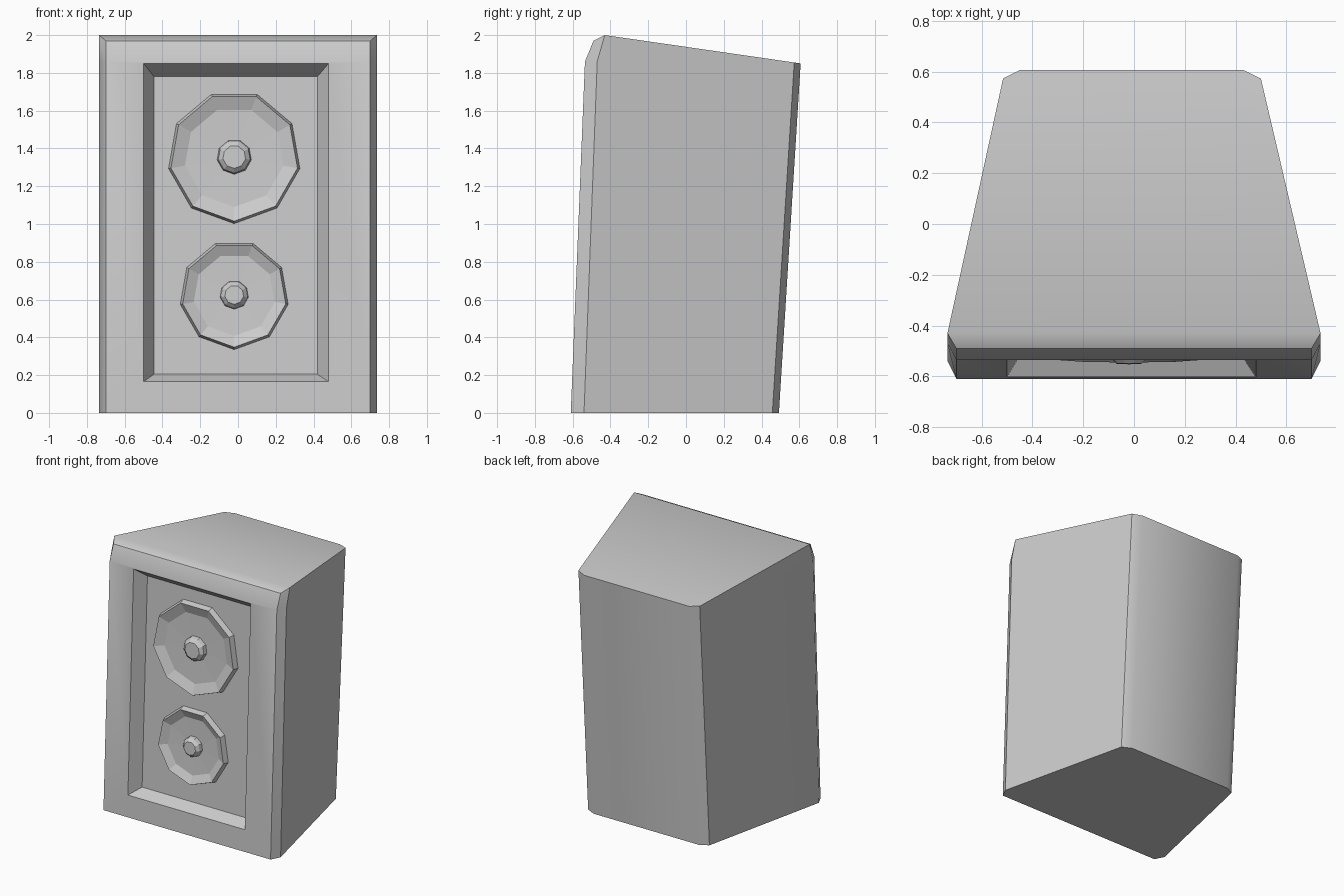
import bpy, bmesh, math

if "Cube" in bpy.data.objects:
    bpy.data.objects.remove(bpy.data.objects["Cube"])

SLOPE = 0.0405           # backward lean of the front baffle
DEPTH = 0.09             # depth of the recessed panel


def front_y(z):
    return -0.61 + SLOPE * z


def finish(bm, name):
    bmesh.ops.recalc_face_normals(bm, faces=bm.faces)
    mesh = bpy.data.meshes.new(name)
    bm.to_mesh(mesh)
    bm.free()
    obj = bpy.data.objects.new(name, mesh)
    bpy.context.collection.objects.link(obj)
    return obj


# Cabinet: tapered plan with chamfered corners, leaning front, sloping top
bm = bmesh.new()


def column(side):
    """Corner points of one side: front, side-front, side-back, back columns."""
    pts = {
        "f": [(0.70, -0.61, 0), (0.70, -0.535, 1.86), (0.70, -0.49, 1.97)],
        "s": [(0.735, -0.54, 0), (0.735, -0.47, 1.86), (0.735, -0.43, 2.0)],
        "b": [(0.508, 0.457, 0), (0.508, 0.573, 1.855)],
        "c": [(0.44, 0.492, 0), (0.44, 0.607, 1.85)],
    }
    shift = {"f": 0, "s": 0, "b": -0.008, "c": -0.01}
    return {k: [bm.verts.new((side * x + shift[k], y, z)) for x, y, z in v]
            for k, v in pts.items()}


L, R = column(-1), column(1)
for c in (L, R):
    f, s, b, k = c["f"], c["s"], c["b"], c["c"]
    bm.faces.new((f[0], s[0], s[1], f[1]))
    bm.faces.new((f[1], s[1], s[2], f[2]))
    bm.faces.new((s[0], b[0], b[1], s[2], s[1]))
    bm.faces.new((b[0], k[0], k[1], b[1]))

# Back, upper front, top bevel, top and underside
bm.faces.new((L["c"][0], R["c"][0], R["c"][1], L["c"][1]))
bm.faces.new((L["f"][1], R["f"][1], R["f"][2], L["f"][2]))
bm.faces.new((L["f"][2], R["f"][2], R["s"][2], L["s"][2]))
bm.faces.new((L["s"][2], R["s"][2], R["b"][1], R["c"][1], L["c"][1], L["b"][1]))
bm.faces.new([L[k][0] for k in "fsbc"] + [R[k][0] for k in "cbsf"])


# Recessed front panel: frame, sloping walls and floor
def rectangle(x0, x1, z0, z1, d):
    return [bm.verts.new((x, front_y(z) + d, z))
            for x, z in ((x0, z0), (x1, z0), (x1, z1), (x0, z1))]


outer = [L["f"][0], R["f"][0], R["f"][1], L["f"][1]]
opening = rectangle(-0.50, 0.48, 0.165, 1.85, 0)
floor = rectangle(-0.445, 0.42, 0.205, 1.78, DEPTH)
for a, b in ((outer, opening), (opening, floor)):
    for i in range(4):
        j = (i + 1) % 4
        bm.faces.new((a[i], a[j], b[j], b[i]))
bm.faces.new(floor)
cabinet = finish(bm, "cabinet")
bpy.context.view_layer.objects.active = cabinet
cabinet.select_set(True)
bpy.ops.object.shade_smooth_by_angle(angle=math.radians(40))
cabinet.select_set(False)


# Speakers: nine-sided dishes with a central cap, turned from a profile
def speaker(name, z, radius, cap):
    profile = [(radius, 0), (radius - 0.013, 0.04), (radius * 0.75, 0.012),
               (cap, 0.008), (cap * 0.93, 0.035), (cap * 0.66, 0.056)]
    bm = bmesh.new()
    rings = []
    for r, h in profile:
        ring = []
        for i in range(9):
            a = -math.pi / 2 + i * math.tau / 9
            pz = r * math.sin(a)
            ring.append(bm.verts.new((-0.02 + r * math.cos(a),
                                      front_y(z + pz) + DEPTH - h, z + pz)))
        rings.append(ring)
    for a, b in zip(rings, rings[1:]):
        for i in range(9):
            j = (i + 1) % 9
            bm.faces.new((a[i], a[j], b[j], b[i]))
    bm.faces.new(rings[-1])
    bm.faces.new(rings[0])
    return finish(bm, name)


speaker("upper_speaker", 1.355, 0.353, 0.092)
speaker("lower_speaker", 0.625, 0.29, 0.076)
